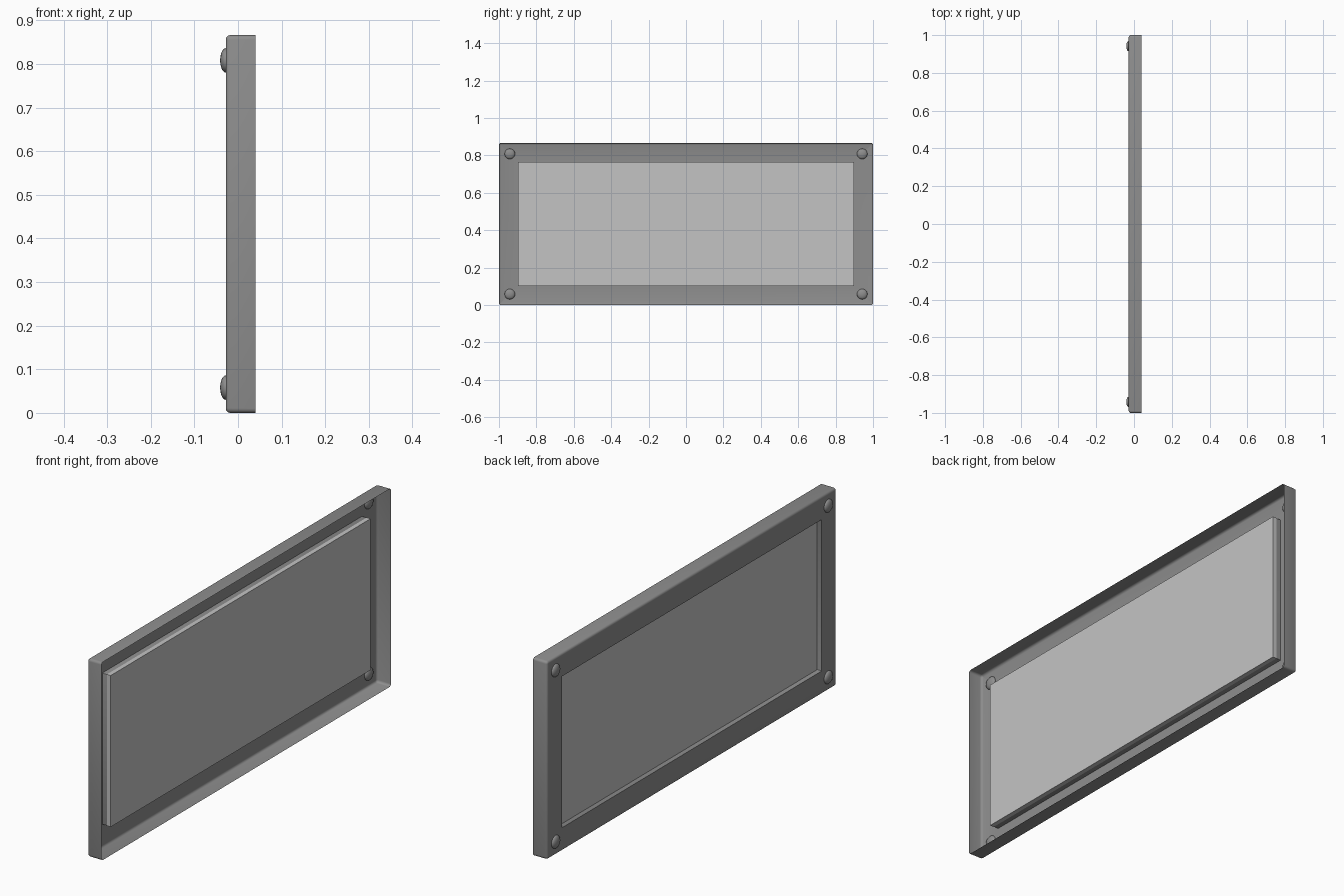
import bpy, bmesh, math
from mathutils import Matrix

cube = bpy.data.objects.get("Cube")
if cube:
    bpy.data.objects.remove(cube, do_unlink=True)

HALF_Y, HEIGHT = 1.0, 0.866
BACK, FRONT = 0.04, -0.028
BEVEL, BORDER = 0.01, 0.102


def material(name, value):
    mat = bpy.data.materials.new(name)
    mat.use_nodes = True
    colour = (value, value, value, 1)
    mat.diffuse_color = colour
    mat.node_tree.nodes["Principled BSDF"].inputs["Base Color"].default_value = colour
    return mat


def finish(name, bm, mat, angle):
    bmesh.ops.recalc_face_normals(bm, faces=bm.faces[:])
    mesh = bpy.data.meshes.new(name)
    bm.to_mesh(mesh)
    bm.free()
    mesh.materials.append(mat)
    obj = bpy.data.objects.new(name, mesh)
    bpy.context.collection.objects.link(obj)
    bpy.ops.object.select_all(action="DESELECT")
    obj.select_set(True)
    bpy.context.view_layer.objects.active = obj
    bpy.ops.object.shade_smooth_by_angle(angle=math.radians(angle))


def ring(bm, x, inset, radius, steps=4):
    """Rounded rectangle of vertices in the plane at depth x."""
    verts = []
    cy, cz = HALF_Y - inset - radius, HEIGHT / 2 - inset - radius
    for corner, (sy, sz) in enumerate([(1, 1), (-1, 1), (-1, -1), (1, -1)]):
        for i in range(steps):
            a = (corner + i / (steps - 1)) * math.pi / 2
            verts.append(bm.verts.new((x, sy * cy + radius * math.cos(a),
                                       HEIGHT / 2 + sz * cz + radius * math.sin(a))))
    return verts


dark = material("dark grey frame", 0.27)
light = material("light grey panel", 0.55)

# Frame: thin open-backed shell with rounded front edge and a recessed opening
bm = bmesh.new()
sections = [(BACK, 0, BEVEL)]
for i in range(4):
    a = i / 3 * math.pi / 2
    inset = BEVEL * (1 - math.cos(a))
    sections.append((FRONT + BEVEL * (1 - math.sin(a)), inset, BEVEL - inset + 0.001))
sections += [(FRONT, BORDER, 0.002), (-0.006, BORDER, 0.002)]
rings = [ring(bm, *s) for s in sections]
for r0, r1 in zip(rings, rings[1:]):
    for i in range(len(r0)):
        j = (i + 1) % len(r0)
        bm.faces.new((r0[i], r0[j], r1[j], r1[i]))
finish("frame", bm, dark, 40)

# Panel: flat slab seated behind the opening
bm = bmesh.new()
bmesh.ops.create_cube(bm, size=1)
size = (0.019, 2 * (HALF_Y - BORDER), HEIGHT - 2 * BORDER)
bmesh.ops.scale(bm, vec=size, verts=bm.verts)
bmesh.ops.translate(bm, vec=(0.0035, 0, HEIGHT / 2), verts=bm.verts)
finish("panel", bm, light, 30)

# Corner studs: flattened domes through the front plate
for end, sy in (("front", -1), ("back", 1)):
    for level, z in (("lower", 0.058), ("upper", 0.808)):
        bm = bmesh.new()
        bmesh.ops.create_uvsphere(bm, u_segments=20, v_segments=10, radius=1,
                                  matrix=Matrix.Rotation(math.pi / 2, 4, "Y"))
        bmesh.ops.scale(bm, vec=(0.013, 0.028, 0.028), verts=bm.verts)
        bmesh.ops.translate(bm, vec=(FRONT, sy * 0.942, z), verts=bm.verts)
        finish(f"{level}_{end}_stud", bm, dark, 60)
